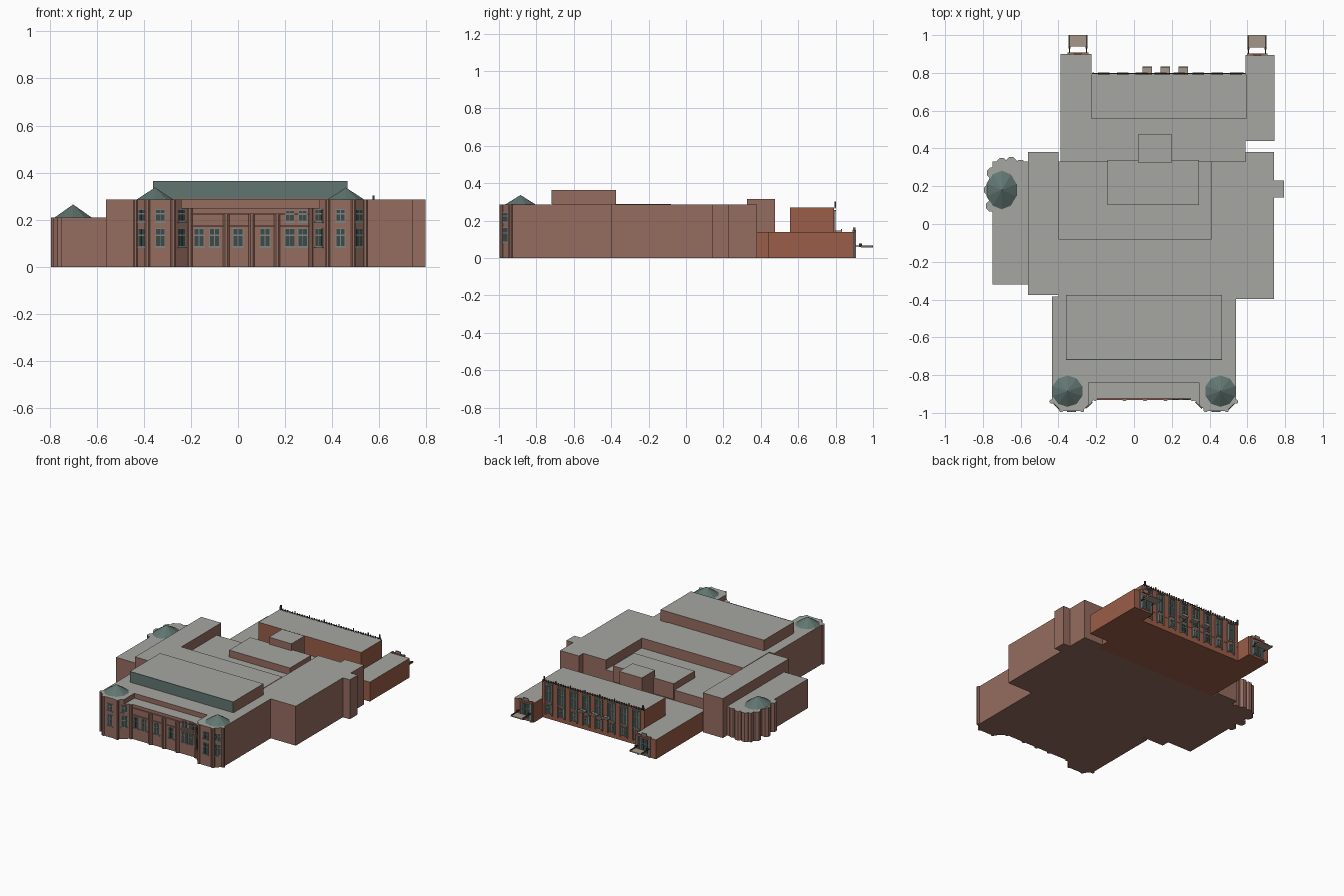
import bpy, bmesh, math
from mathutils import Matrix, Vector

cube = bpy.data.objects.get("Cube")
if cube:
    bpy.data.objects.remove(cube)


def material(name, rgb):
    m = bpy.data.materials.new(name)
    m.use_nodes = True
    m.diffuse_color = (*rgb, 1)
    m.node_tree.nodes["Principled BSDF"].inputs["Base Color"].default_value = (*rgb, 1)
    return m


BRICK = material("brown_brick", (.30, .15, .115))
RED = material("red_brick", (.32, .11, .065))
ROOF = material("grey_roof", (.38, .38, .355))
TEAL = material("teal_slate", (.12, .18, .165))
GLASS = material("dark_glass", (.045, .07, .068))
FRAME = material("grey_frame", (.22, .23, .21))
TAN = material("tan_stone", (.38, .31, .25))
IRON = material("dark_iron", (.05, .045, .04))


def finish(name, bm, mats):
    bmesh.ops.recalc_face_normals(bm, faces=bm.faces)
    mesh = bpy.data.meshes.new(name)
    bm.to_mesh(mesh)
    bm.free()
    for m in mats:
        mesh.materials.append(m)
    ob = bpy.data.objects.new(name, mesh)
    bpy.context.collection.objects.link(ob)
    return ob


def prism(name, outline, z0, z1, wall=BRICK, top=ROOF):
    """Extruded plan; faces that look up take the roof colour."""
    bm = bmesh.new()
    base = bm.faces.new([bm.verts.new((x, y, z0)) for x, y in outline])
    grown = bmesh.ops.extrude_face_region(bm, geom=[base], use_keep_orig=True)["geom"]
    for v in grown:
        if isinstance(v, bmesh.types.BMVert):
            v.co.z = z1
    bmesh.ops.recalc_face_normals(bm, faces=bm.faces)
    for f in bm.faces:
        f.material_index = int(f.normal.z > .5)
    return finish(name, bm, [wall, top])


def block(name, x0, x1, y0, y1, z0, z1, wall=BRICK, top=ROOF):
    return prism(name, [(x0, y0), (x1, y0), (x1, y1), (x0, y1)], z0, z1, wall, top)


def column(name, x, y, r, z1, sides=8, wall=BRICK):
    ring = [math.tau * (i + .5) / sides for i in range(sides)]
    return prism(name, [(x + r * math.cos(a), y + r * math.sin(a)) for a in ring], 0, z1, wall)


def cone_roof(name, x, y, rx, ry, z0, z1):
    bm = bmesh.new()
    bmesh.ops.create_cone(bm, cap_ends=True, segments=10, radius1=1, radius2=0, depth=1,
                          matrix=Matrix.Translation((x, y, (z0 + z1) / 2)) @ Matrix.Diagonal((rx, ry, z1 - z0, 1)))
    return finish(name, bm, [TEAL])


class Panel:
    """Boxes laid on a wall: u runs along it, d is the distance out from it."""

    def __init__(self, name, mats):
        self.name, self.mats, self.bm = name, mats, bmesh.new()

    def box(self, origin, normal, u0, u1, d0, d1, z0, z1, mat):
        turn = Matrix.Rotation(math.atan2(normal[0], -normal[1]), 4, 'Z')
        m = (Matrix.Translation((*origin, 0)) @ turn
             @ Matrix.Translation(((u0 + u1) / 2, -(d0 + d1) / 2, (z0 + z1) / 2))
             @ Matrix.Diagonal((u1 - u0, d1 - d0, z1 - z0, 1)))
        old = set(self.bm.faces)
        bmesh.ops.create_cube(self.bm, size=1, matrix=m)
        for f in set(self.bm.faces) - old:
            f.material_index = self.mats.index(mat)

    def window(self, origin, normal, z0, z1, w):
        h, zt = w / 2, z0 + (z1 - z0) * .62
        self.box(origin, normal, -h, h, -.002, .002, z0, z1, FRAME)
        for s in (-1, 1):
            u = s * h * .46
            self.box(origin, normal, u - h * .38, u + h * .38, 0, .004, z0 + .004, zt - .003, GLASS)
            self.box(origin, normal, u - h * .38, u + h * .38, 0, .004, zt + .003, z1 - .004, GLASS)
        self.box(origin, normal, -h * 1.15, h * 1.15, 0, .006, z0 - .005, z0, FRAME)

    def done(self):
        return finish(self.name, self.bm, self.mats)


# Front range: towers at both corners, lower infill between them
AXIS = .0525


def mirror(pts):
    return [(2 * AXIS - x, y) for x, y in reversed(pts)]


tower_plan = [(-.435, -.385), (-.435, -.94), (-.385, -.99), (-.275, -.99), (-.24, -.9575), (-.24, -.84)]
prism("front_range", tower_plan + mirror(tower_plan), 0, .285)
infill = [(-.24, -.84), (-.24, -.9575), (-.205, -.925)]
prism("front_entrance_range", infill + mirror(infill), 0, .25)
for side, flip in (("left", 1), ("right", -1)):
    cx = AXIS + flip * .405
    cone_roof(side + "_tower_roof", cx, -.885, .083, .083, .285, .337)
    for i, (x, y) in enumerate([(.4875, -.94), (.4375, -.985), (.3275, -.985), (.2575, -.925)]):
        column(f"{side}_tower_pilaster_{i}", AXIS + flip * x, y, .012, .285 if i < 3 else .25)
for i in range(3):
    column(f"entrance_buttress_{i}", -.05 + .108 * i, -.925, .014, .222)
for z in (.172, .222):
    block("entrance_ledge", -.205, .31, -.932, -.92, z, z + .006, BRICK, BRICK)

# Front windows
front = Panel("front_windows", [FRAME, GLASS])
SOUTH = (0, -1)
for x in (-.165, -.1, 0, .115, .22, .275):
    front.window((x, -.925), SOUTH, .085, .165, .045)
for x in (.22, .275):
    front.window((x, -.925), SOUTH, .192, .242, .04)
for flip in (1, -1):
    for dx, y, n in ((.46, -.965, (.7, -.7)), (.3825, -.99, SOUTH), (.2925, -.9575, (-.68, -.73))):
        for z0, z1 in ((.085, .165), (.192, .245)):
            front.window((AXIS + flip * dx, y), (n[0] * flip, n[1]), z0, z1, .042)
front.done()

# Raised hall with its dark front band
block("upper_hall", -.36, .465, -.715, -.375, .28, .365)
block("upper_hall_front_band", -.36, .465, -.72, -.714, .29, .365, TEAL, TEAL)

# Middle ranges around a sunken court
block("centre_range", -.4, .41, -.386, -.08, 0, .288)
block("west_range", -.56, -.4, -.375, .38, 0, .285)
prism("east_range", [(.41, -.398), (.74, -.398), (.74, .38), (.59, .38), (.59, .33), (.41, .33)], 0, .285)
block("east_bay", .74, .795, .14, .23, 0, .285)
block("court_floor", -.4, .41, -.08, .33, 0, .215)
block("court_building", -.14, .345, .1, .34, .15, .265)
block("court_stair_head", .02, .2, .325, .475, .14, .315)

# Low west wing and its lobed turret
block("west_wing", -.75, -.56, -.32, .33, 0, .21)
for i, (x, y) in enumerate([(-.755, .095), (-.765, .18), (-.75, .27), (-.7, .32), (-.65, .325), (-.6, .31)]):
    column(f"west_turret_lobe_{i}", x, y, .031, .21)
cone_roof("west_turret_roof", -.7, .18, .085, .106, .208, .265)

# Red brick rear buildings
block("rear_low_range", -.39, .59, .33, .79, 0, .14, RED)
block("rear_west_wing", -.39, -.225, .79, .9, 0, .14, RED)
block("rear_east_wing", .59, .745, .44, .895, 0, .14, RED)
block("rear_hall", -.225, .595, .555, .792, .1, .27, RED)

# Rear facade: tall bays, lower openings and ledges
NORTH = (0, 1)
rear = Panel("rear_windows", [FRAME, GLASS, TAN, RED])
for i in range(8):
    x = -.16 + .1 * i
    rear.window((x, .793), NORTH, .125, .245, .042)
    rear.window((x, .793), NORTH, .045, .105, .036)
    for s in (-1, 1):
        rear.box((x + s * .027, .792), NORTH, -.004, .004, 0, .008, .03, .255, FRAME)
    rear.box((x, .792), NORTH, -.031, .031, 0, .01, .25, .257, FRAME)
for x in (.07, .165, .26):
    rear.box((x, .79), NORTH, -.025, .025, 0, .045, .138, .146, TAN)
    rear.box((x, .79), NORTH, -.022, .022, .038, .043, .146, .156, FRAME)
rear.done()

# Roof railing on the rear hall
rail = Panel("rear_roof_railing", [IRON])
for i in range(42):
    x = -.22 + .0195 * i
    tall = .018 if i % 6 == 0 else .008
    rail.box((x, .797), NORTH, -.003, .003, -.003, .003, .265, .272 + tall, IRON)
rail.box((.185, .797), NORTH, -.405, .405, -.002, .002, .27, .274, IRON)
for x in (-.215, .575):
    rail.box((x, .797), NORTH, -.004, .004, -.004, .004, .27, .302, IRON)
rail.done()

# Rear wing doorways with projecting canopies
doors = Panel("rear_doorways", [FRAME, GLASS, TAN, RED, IRON])
for x, y in ((-.297, .9), (.652, .895)):
    doors.window((x, y), NORTH, .02, .125, .07)
    for s in (-1, 1):
        doors.box((x + s * .045, y), NORTH, -.006, .006, -.004, .008, 0, .15, FRAME)
        doors.box((x + s * .045, y), NORTH, -.003, .003, 0, .1, .062, .068, IRON)
        doors.box((x + s * .045, y), NORTH, -.005, .005, .03, .04, .06, .078, IRON)
    doors.box((x, y), NORTH, -.055, .055, -.005, .008, .135, .147, RED)
    doors.box((x, y), NORTH, -.02, .02, -.003, .006, .147, .163, FRAME)
    doors.box((x, y), NORTH, -.05, .05, .04, 1 - y, .056, .062, TAN)
doors.done()
